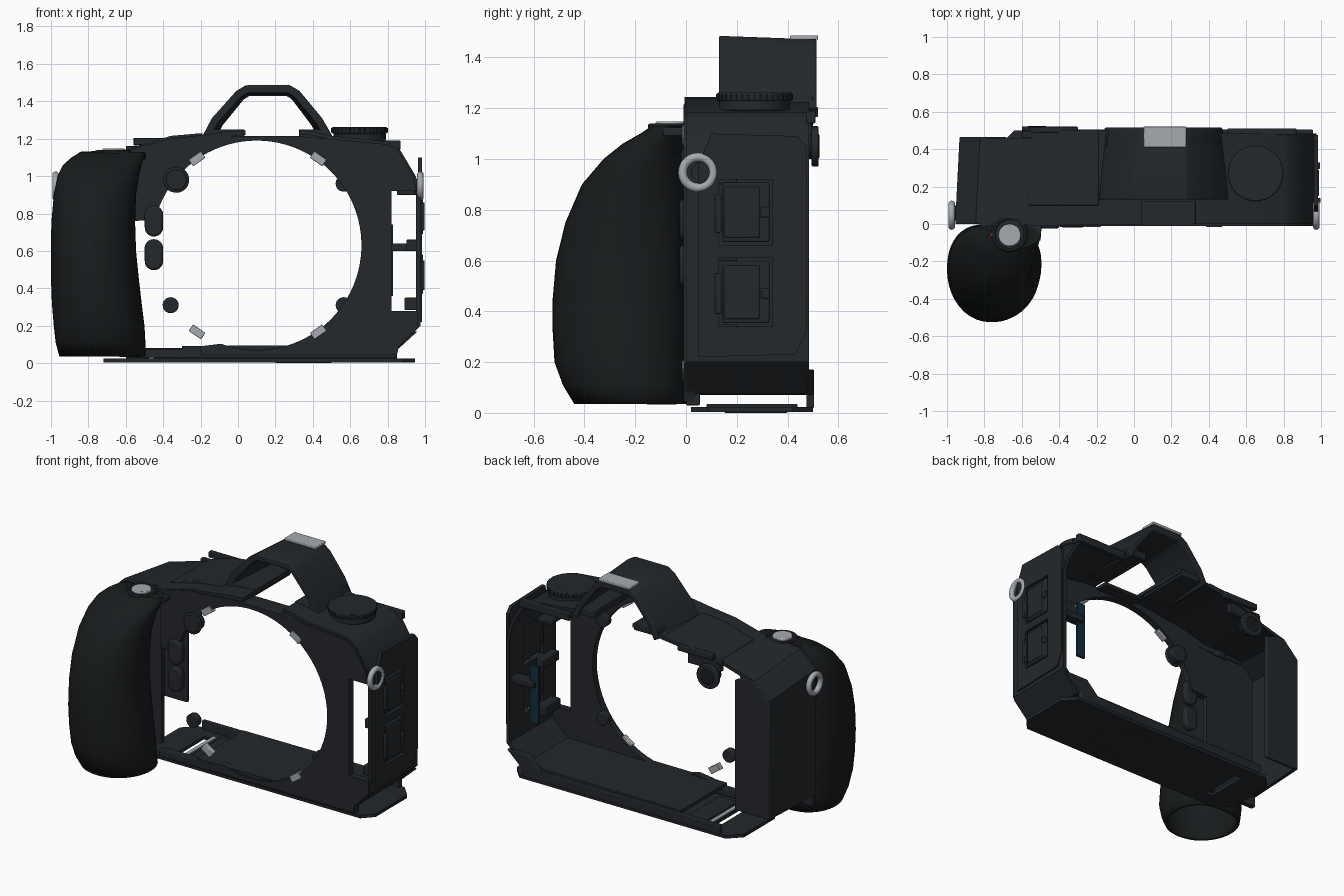
import bpy, bmesh, math
from mathutils import Vector

if "Cube" in bpy.data.objects:
    bpy.data.objects.remove(bpy.data.objects["Cube"])


def material(name, rgb):
    m = bpy.data.materials.new(name)
    m.diffuse_color = (*rgb, 1)
    m.use_nodes = True
    m.node_tree.nodes["Principled BSDF"].inputs["Base Color"].default_value = m.diffuse_color
    return m


BLACK = material("black_body", (0.017, 0.021, 0.025))
RUBBER = material("dark_rubber", (0.009, 0.011, 0.012))
SILVER = material("silver_metal", (0.38, 0.40, 0.43))
TEAL = material("teal_board", (0.006, 0.028, 0.042))
RED = material("red_mark", (0.5, 0.02, 0.02))


def finish(name, bm, mat):
    bmesh.ops.recalc_face_normals(bm, faces=bm.faces)
    me = bpy.data.meshes.new(name)
    bm.to_mesh(me)
    bm.free()
    me.materials.append(mat)
    ob = bpy.data.objects.new(name, me)
    bpy.context.collection.objects.link(ob)
    return ob


AXES = {"x": lambda u, v, a: (a, u, v), "y": lambda u, v, a: (u, a, v), "z": lambda u, v, a: (u, v, a)}


def prism(name, pts, lo, hi, axis="y", mat=BLACK, bevel=0.0):
    """Extrude a 2D outline along an axis."""
    bm = bmesh.new()
    a, b = ([bm.verts.new(AXES[axis](u, v, h)) for u, v in pts] for h in (lo, hi))
    bm.faces.new(a)
    bm.faces.new(b)
    n = len(pts)
    for i in range(n):
        j = (i + 1) % n
        bm.faces.new((a[i], a[j], b[j], b[i]))
    ob = finish(name, bm, mat)
    if bevel:
        m = ob.modifiers.new("bevel", "BEVEL")
        m.width = bevel
        m.segments = 2
    return ob


def box(name, x0, x1, y0, y1, z0, z1, mat=BLACK, bevel=0.005):
    return prism(name, [(x0, z0), (x1, z0), (x1, z1), (x0, z1)], y0, y1, "y", mat, bevel)


def disc(name, c, r, lo, hi, axis="y", mat=BLACK, n=32, bevel=0.006):
    pts = [(c[0] + r * math.cos(k * math.tau / n), c[1] + r * math.sin(k * math.tau / n)) for k in range(n)]
    return prism(name, pts, lo, hi, axis, mat, bevel)


def thick(path, t):
    """Outline of a wall that follows a path, thickened to its right."""
    p = [Vector(q) for q in path]
    inner = []
    for i, q in enumerate(p):
        dirs = [(p[k + 1] - p[k]).normalized() for k in (i - 1, i) if 0 <= k < len(p) - 1]
        ns = [Vector((d.y, -d.x)) for d in dirs]
        m = sum(ns, Vector((0, 0))).normalized()
        inner.append(q + m * t / m.dot(ns[0]))
    return [tuple(q) for q in p + inner[::-1]]


def ring(name, c, major, minor, axis, mat):
    rot = {"x": (0, math.pi / 2, 0), "y": (math.pi / 2, 0, 0), "z": (0, 0, 0)}[axis]
    bpy.ops.mesh.primitive_torus_add(location=c, rotation=rot, major_radius=major, minor_radius=minor,
                                     major_segments=40, minor_segments=12)
    ob = bpy.context.object
    ob.name = name
    ob.data.materials.append(mat)


def opening(target, cutter):
    cutter.hide_render = True
    cutter.hide_set(True)
    m = target.modifiers.new("opening", "BOOLEAN")
    m.operation = "DIFFERENCE"
    m.object = cutter


# front plate with the round lens opening and the side cutout
CX, CZ, R = 0.1, 0.63, 0.56
arc = [(CX + R * math.cos(math.radians(t)), CZ + R * math.sin(math.radians(t))) for t in range(166, -112, -4)]
prism("front_plate", arc + [(-0.2, 0.09), (-0.2, 0.045), (0.85, 0.045), (0.86, 0.09), (0.96, 0.19),
      (0.965, 0.28), (0.82, 0.28), (0.82, 0.92), (0.955, 0.92), (0.94, 1.0), (0.86, 1.13), (0.8, 1.17),
      (0.48, 1.2), (0.3, 1.215), (-0.04, 1.215), (-0.36, 1.19), (-0.56, 1.145), (-0.56, 0.76)], -0.01, 0.035)

# outer shell: top decks, right wall and floor
right_shell = prism("right_shell", thick([(0.33, 1.245), (0.4, 1.24), (0.5, 1.215), (0.8, 1.185), (0.87, 1.135),
                    (0.95, 1.0), (0.975, 0.9), (0.975, 0.2), (0.85, 0.075), (-0.3, 0.07)], 0.022), 0, 0.485)
prism("left_deck", thick([(-0.6, 1.142), (-0.56, 1.147), (-0.36, 1.2), (-0.19, 1.22), (-0.05, 1.24), (0.04, 1.245)],
      0.025), -0.005, 0.5)
prism("deck_cover", thick([(-0.57, 1.15), (-0.36, 1.215), (-0.19, 1.23)], 0.03), 0.1, 0.5, bevel=0.006)

# left block: side wall, back panel and front panel, tapering to the back
corner = [(-0.955, 0.19), (-0.955, 1.02), (-0.845, 1.13)]
block = [prism("left_wall", thick(corner + [(-0.6, 1.142)], 0.022), 0.03, 0.46),
         prism("left_back_panel", corner + [(-0.76, 1.13), (-0.68, 1.05), (-0.68, 0.19)], 0.44, 0.465, bevel=0.006)]
for ob in block:
    for v in ob.data.vertices:
        if v.co.y > 0.4:
            v.co.x += 0.022 if v.co.x < -0.8 else 0
            v.co.z -= 0.05 if v.co.z > 0.9 and v.co.x < -0.7 else 0
prism("left_front_panel", [(-0.95, 0.12)] + corner[1:] + [(-0.56, 1.14), (-0.56, 0.12)], 0.0, 0.03)

# right side cover with two port doors
cover = prism("side_cover", [(0.05, 0.22), (0.43, 0.23), (0.475, 0.32), (0.475, 1.05), (0.44, 1.09), (0.1, 1.1),
                             (0.05, 0.98)], 0.962, 0.985, "x")
for i, (z0, z1) in enumerate(((0.34, 0.61), (0.66, 0.92))):
    cut = box(f"door_cutter_{i}", 0.9, 1.1, 0.13, 0.34, z0, z1, bevel=0)
    opening(right_shell, cut)
    opening(cover, cut)
    box(f"port_door_{i}", 0.965, 0.984, 0.142, 0.328, z0 + 0.014, z1 - 0.012)
    box(f"door_rim_{i}", 0.975, 0.99, 0.15, 0.29, z0 + 0.03, z1 - 0.03)
    box(f"door_hinge_{i}", 0.96, 0.998, 0.115, 0.14, z0 + 0.05, z1 - 0.06)
    box(f"door_tab_{i}", 0.97, 0.995, 0.295, 0.33, z0 + 0.11, z0 + 0.15)
for i, (x0, z0, z1) in enumerate(((0.9, 0.6, 0.66), (0.89, 0.285, 0.35), (0.85, 0.9, 0.93))):
    box(f"port_bracket_{i}", x0, 0.965, 0.04, 0.2, z0, z1)
box("circuit_strip", 0.77, 0.83, 0.43, 0.445, 0.36, 0.74, TEAL, 0)
box("rear_bracket", 0.79, 0.965, 0.4, 0.47, 0.6, 0.64)

# viewfinder hump: open arch, slightly narrower and lower at the back
hump = prism("viewfinder_hump", thick([(-0.19, 1.215), (-0.14, 1.31), (-0.01, 1.455), (0.04, 1.485), (0.28, 1.485),
             (0.33, 1.455), (0.45, 1.31), (0.505, 1.215)], 0.042), 0.13, 0.515, bevel=0.006)
for v in hump.data.vertices:
    if v.co.y > 0.3:
        v.co.x = 0.157 + (v.co.x - 0.157) * 0.91
        v.co.z -= 0.014
box("accessory_shoe", 0.05, 0.28, 0.41, 0.52, 1.47, 1.487, SILVER, 0.004)
box("hump_foot_left", -0.15, 0.035, 0.13, 0.5, 1.205, 1.25)
box("hump_foot_right", 0.325, 0.46, 0.13, 0.5, 1.2, 1.25)
box("front_top_lip", 0.03, 0.33, 0.0, 0.12, 1.195, 1.215)

# hand grip: lofted hollow shell, open below
bm = bmesh.new()
N, loops = 40, []
for z, xl, xr, yf in ((0.035, -0.955, -0.495, -0.44), (0.11, -0.975, -0.495, -0.485), (0.2, -0.985, -0.5, -0.518),
                      (0.32, -0.995, -0.515, -0.525), (0.45, -1, -0.53, -0.525), (0.6, -1, -0.545, -0.512),
                      (0.75, -0.998, -0.55, -0.475), (0.9, -0.985, -0.545, -0.41), (1.0, -0.965, -0.53, -0.325),
                      (1.06, -0.935, -0.515, -0.25), (1.1, -0.89, -0.505, -0.18), (1.13, -0.84, -0.5, -0.135)):
    yc, row = yf * 0.46, []
    for k in range(N):
        c, s = math.cos(k * math.tau / N), math.sin(k * math.tau / N)
        c = math.copysign(abs(c) ** (0.75 if s > 0 else 0.95), c)
        row.append(bm.verts.new(((xl + xr) / 2 + (xr - xl) / 2 * c, yc + s * (yc - yf if s < 0 else 0.0 - yc), z)))
    loops.append(row)
for a, b in zip(loops, loops[1:]):
    for k in range(N):
        bm.faces.new((a[k], a[k - 1], b[k - 1], b[k]))
bm.faces.new(loops[-1])
grip = finish("hand_grip", bm, RUBBER)
m = grip.modifiers.new("wall", "SOLIDIFY")
m.thickness = 0.02

# shutter button on the grip
disc("shutter_base", (-0.665, -0.05), 0.1, 1.08, 1.132, "z", BLACK)
ring("shutter_collar", (-0.665, -0.055, 1.13), 0.085, 0.01, "z", RUBBER)
disc("shutter_button", (-0.665, -0.06), 0.06, 1.12, 1.148, "z", SILVER)
box("power_mark", -0.765, -0.745, -0.065, -0.05, 1.13, 1.138, RED, 0)
prism("shutter_bridge", [(-0.8, -0.05), (-0.5, -0.09), (-0.49, 0.04), (-0.84, 0.04)], 1.09, 1.125, "z", BLACK, 0.006)

# mode dial with ribs
disc("mode_dial", (0.65, 0.27), 0.148, 1.228, 1.262, "z", BLACK, 48)
disc("mode_dial_base", (0.65, 0.27), 0.14, 1.19, 1.23, "z", BLACK, 48)
for k in range(36):
    t = k * math.tau / 36
    disc(f"dial_rib_{k}", (0.65 + 0.147 * math.cos(t), 0.27 + 0.147 * math.sin(t)), 0.005, 1.234, 1.256, "z", BLACK, 6, 0)

# rear thumb controls
disc("rear_wheel", (-0.52, 1.05), 0.08, 0.495, 0.522, "y", BLACK)
disc("rear_wheel_hub", (-0.52, 1.05), 0.05, 0.44, 0.525, "y", RUBBER)
box("rear_thumb_plate", -0.6, -0.36, 0.46, 0.495, 1.09, 1.16)
box("rear_top_rail_left", -0.56, -0.3, 0.49, 0.52, 1.165, 1.205)
box("rear_top_rail_right", 0.5, 0.87, 0.475, 0.51, 1.14, 1.19)

# lens mount tabs, screws and front buttons
for i, t in enumerate((55, 125, 235, 305)):
    tab = box(f"mount_tab_{i}", -0.04, 0.04, -0.015, 0.02, -0.021, 0.021, SILVER, 0.003)
    a = math.radians(t)
    tab.location = (CX + 0.005 + 0.565 * math.cos(a), 0, CZ + 0.565 * math.sin(a))
    tab.rotation_euler.y = math.pi / 2 - a
for i, c in enumerate(((-0.36, 0.31), (0.565, 0.31), (0.565, 0.96))):
    disc(f"mount_screw_{i}", c, 0.043, 0.03, 0.075, "y", BLACK, 24)
disc("release_button", (-0.33, 0.98), 0.055, -0.02, 0.05)
ring("release_ring", (-0.33, -0.008, 0.98), 0.06, 0.009, "y", BLACK)
for i, z in enumerate((0.76, 0.58)):
    pill = [(-0.45 + 0.05 * math.cos(k * math.pi / 12), z + 0.05 * math.sin(k * math.pi / 12)
             + (0.033 if k < 12.5 else -0.033)) for k in range(24)]
    prism(f"function_button_{i}", pill, -0.025, 0.02, "y", BLACK, 0.012)

# strap eyelets
for side in (-1, 1):
    ring(f"strap_ring_{side}", (side * 0.975, 0.047, 0.947), 0.06, 0.018, "x", SILVER)
    disc(f"strap_post_{side}", (0.06, 0.947), 0.04, *sorted((side * 0.94, side * 0.97)), "x", BLACK, 20)

# bottom pan with a slot, battery door and lips
pan = prism("bottom_pan", [(-0.72, 0.1), (-0.6, 0.02), (0.88, 0.02), (0.945, 0.09), (0.945, 0.42), (0.87, 0.5),
                           (-0.64, 0.5), (-0.72, 0.42)], 0.003, 0.024, "z", BLACK)
opening(pan, box("slot_cutter", -0.53, -0.48, 0.12, 0.4, -0.1, 0.1, bevel=0))
box("battery_latch_strip", -0.475, -0.45, 0.1, 0.42, 0.02, 0.032, SILVER, 0)
box("battery_door", -0.43, -0.3, 0.08, 0.44, 0.02, 0.035)
box("pan_foot", 0.2, 0.5, 0.15, 0.4, 0.0, 0.01)
box("bottom_front_lip", -0.58, 0.85, 0.0, 0.055, 0.03, 0.075)
box("bottom_back_lip", -0.6, 0.85, 0.475, 0.505, 0.02, 0.08)
prism("bottom_back_corner", [(0.7, 0.07), (0.85, 0.07), (0.96, 0.17), (0.8, 0.17)], 0.475, 0.505, bevel=0.005)

# smooth shading with sharp edges kept
bpy.ops.object.select_all(action="DESELECT")
for ob in bpy.context.scene.objects:
    if not ob.hide_render:
        ob.select_set(True)
        bpy.context.view_layer.objects.active = ob
bpy.ops.object.shade_smooth_by_angle(angle=math.radians(35))
